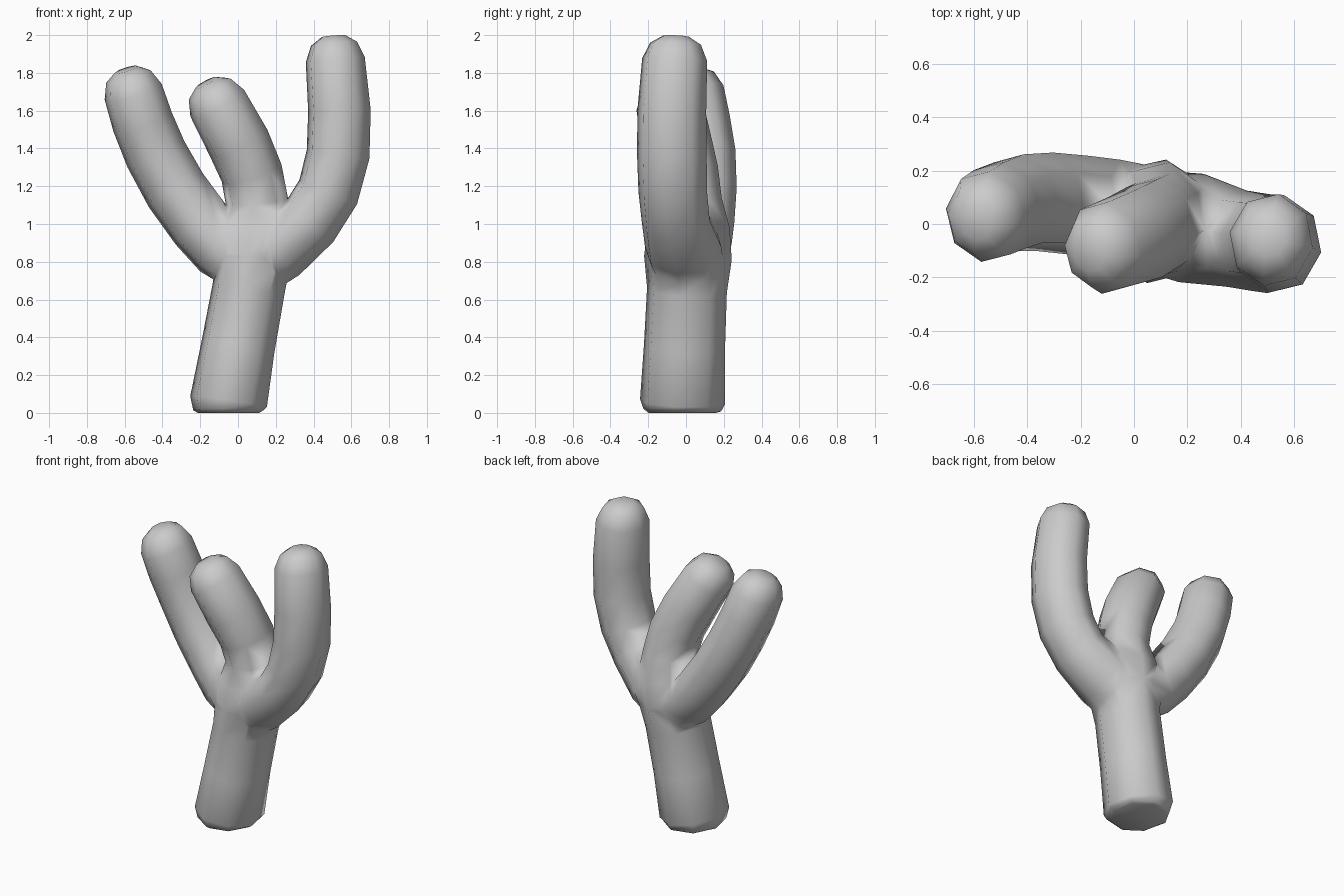
import bpy, bmesh, math
from mathutils import Vector

cube = bpy.data.objects.get("Cube")
if cube:
    bpy.data.objects.remove(cube, do_unlink=True)

SIDES = 8
TURN = 0.78       # turn of the octagons, in sides
DEPTH = 1.1       # limbs are slightly deeper than wide
TIP = [(0.085, 0.78), (0.125, 0.4)]

grey = bpy.data.materials.new("plain_grey")
grey.use_nodes = True
colour = (0.6, 0.6, 0.6, 1.0)
grey.diffuse_color = colour
grey.node_tree.nodes["Principled BSDF"].inputs["Base Color"].default_value = colour


def ring(bm, center, axis, radius):
    """Octagon of vertices around a centre, square to the axis."""
    u = Vector((0, 1, 0))
    u = (u - axis * u.dot(axis)).normalized()
    v = axis.cross(u)
    verts = []
    for i in range(SIDES):
        a = math.tau * (i + TURN) / SIDES
        offset = u * math.cos(a) * DEPTH + v * math.sin(a)
        verts.append(bm.verts.new(center + radius * offset))
    return verts


def limb(name, path):
    """Closed tube along (x, y, z, radius) points with a rounded tip."""
    bm = bmesh.new()
    pts = [Vector(p[:3]) for p in path]
    rings = []
    for i, p in enumerate(pts):
        axis = (pts[min(i + 1, len(pts) - 1)] - pts[max(i - 1, 0)]).normalized()
        rings.append(ring(bm, p, axis, path[i][3]))
    for height, scale in TIP:
        rings.append(ring(bm, pts[-1] + axis * height, axis, path[-1][3] * scale))
    for a, b in zip(rings, rings[1:]):
        for i in range(SIDES):
            j = (i + 1) % SIDES
            bm.faces.new((a[i], a[j], b[j], b[i]))
    bm.faces.new(rings[0])
    bm.faces.new(rings[-1])
    bmesh.ops.recalc_face_normals(bm, faces=list(bm.faces))
    mesh = bpy.data.meshes.new(name)
    bm.to_mesh(mesh)
    bm.free()
    mesh.materials.append(grey)
    obj = bpy.data.objects.new(name, mesh)
    bpy.context.scene.collection.objects.link(obj)
    return obj


# trunk running on into the middle branch
stem = limb("branching_stem", [
    (-0.05, -0.02, 0.0, 0.165), (-0.05, -0.02, 0.015, 0.19), (-0.05, -0.018, 0.06, 0.208),
    (0.0, -0.008, 0.35, 0.198), (0.055, 0.005, 0.65, 0.195), (0.085, 0.01, 0.82, 0.214),
    (0.1, 0.015, 0.98, 0.2), (0.105, 0.01, 1.12, 0.166), (0.072, -0.01, 1.27, 0.167),
    (0.003, -0.05, 1.43, 0.17), (-0.11, -0.09, 1.64, 0.161)])

# side branches
side_branches = [
    limb("right_branch", [
        (0.05, 0.03, 0.79, 0.175), (-0.09, 0.05, 0.885, 0.178), (-0.2, 0.07, 1.0, 0.172),
        (-0.33, 0.083, 1.18, 0.171), (-0.435, 0.08, 1.37, 0.168),
        (-0.505, 0.055, 1.54, 0.165), (-0.555, 0.028, 1.7, 0.159)]),
    limb("left_branch", [
        (0.08, 0.01, 0.78, 0.185), (0.215, -0.015, 0.882, 0.19), (0.385, -0.055, 1.02, 0.168),
        (0.478, -0.07, 1.17, 0.168), (0.53, -0.075, 1.37, 0.17),
        (0.537, -0.075, 1.6, 0.168), (0.515, -0.06, 1.87, 0.159)])]

# fuse the limbs into one skin
for branch in side_branches:
    fuse = stem.modifiers.new("fuse_" + branch.name, 'BOOLEAN')
    fuse.operation = 'UNION'
    fuse.solver = 'EXACT'
    fuse.object = branch
fused = bpy.data.meshes.new_from_object(
    stem.evaluated_get(bpy.context.evaluated_depsgraph_get()))
stem.modifiers.clear()
stem.data = fused
for branch in side_branches:
    bpy.data.objects.remove(branch, do_unlink=True)

# soften the creases where the limbs meet
bm = bmesh.new()
bm.from_mesh(fused)
bmesh.ops.remove_doubles(bm, verts=list(bm.verts), dist=0.018)
creases = [e for e in bm.edges
           if e.is_manifold and e.calc_face_angle_signed(0.0) < -0.35]
bmesh.ops.smooth_vert(bm, verts=list({v for e in creases for v in e.verts}), factor=0.25,
                      use_axis_x=True, use_axis_y=True, use_axis_z=True)
for f in bm.faces:
    f.smooth = True
bm.to_mesh(fused)
bm.free()
